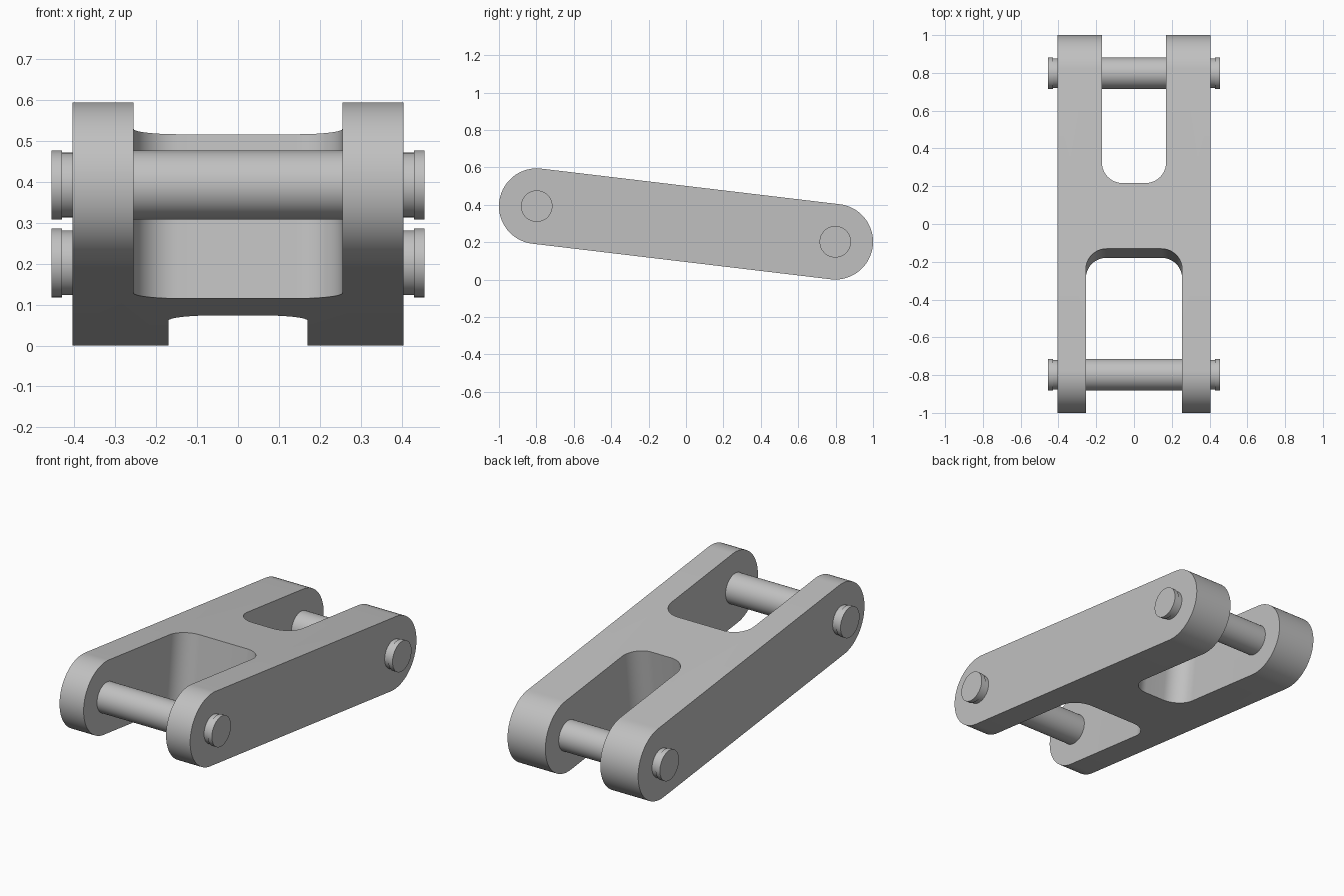
import bpy, bmesh, math
from mathutils import Matrix

if "Cube" in bpy.data.objects:
    bpy.data.objects.remove(bpy.data.objects["Cube"])

HALF_Y, DROP, MID_Z = 0.798, 0.0952, 0.2972   # pin centres sit at y = -/+HALF_Y, z = MID_Z +/- DROP
END_R = 0.202
HALF_W = 0.404
HALF_LEN = math.hypot(HALF_Y, DROP)
TILT = -math.atan2(DROP, HALF_Y)

steel = bpy.data.materials.new("grey steel")
steel.use_nodes = True
colour = (0.53, 0.53, 0.53, 1)
steel.diffuse_color = colour
steel.node_tree.nodes["Principled BSDF"].inputs["Base Color"].default_value = colour


def arc(cx, cy, r, start, end, steps):
    """Points on an arc, angles in degrees."""
    return [(cx + r * math.cos(math.radians(start + (end - start) * i / steps)),
             cy + r * math.sin(math.radians(start + (end - start) * i / steps)))
            for i in range(steps + 1)]


def prism(name, base, shift):
    """Extrude a closed outline of 3D points along shift."""
    bm = bmesh.new()
    face = bm.faces.new([bm.verts.new(p) for p in base])
    top = bmesh.ops.extrude_face_region(bm, geom=[face])
    verts = [g for g in top["geom"] if isinstance(g, bmesh.types.BMVert)]
    bmesh.ops.translate(bm, verts=verts, vec=shift)
    bmesh.ops.recalc_face_normals(bm, faces=bm.faces)
    return to_object(name, bm)


def to_object(name, bm):
    mesh = bpy.data.meshes.new(name)
    bm.to_mesh(mesh)
    bm.free()
    mesh.materials.append(steel)
    obj = bpy.data.objects.new(name, mesh)
    bpy.context.collection.objects.link(obj)
    return obj


def smooth(obj):
    bpy.ops.object.select_all(action='DESELECT')
    obj.select_set(True)
    bpy.context.view_layer.objects.active = obj
    bpy.ops.object.shade_smooth_by_angle(angle=math.radians(30))


# Link body: round-ended bar, built level and tilted afterwards
outline = (arc(HALF_LEN, 0, END_R, -90, 90, 40) +
           arc(-HALF_LEN, 0, END_R, 90, 270, 40))
body = prism("link_body", [(-HALF_W, u, v) for u, v in outline], (2 * HALF_W, 0, 0))


# Fork slots: rounded inner corners, open at the bar end
def slot_cutter(name, half, inner, direction, r=0.11):
    corner = arc(half - r, r, r, 0, -90, 16)
    pts = [(half, 1.2)] + corner + [(-x, y) for x, y in reversed(corner)] + [(-half, 1.2)]
    return prism(name, [(x, inner + direction * y, -0.4) for x, y in pts], (0, 0, 0.8))


cutters = [slot_cutter("front_slot_cutter", 0.255, -0.156, -1),
           slot_cutter("rear_slot_cutter", 0.17, 0.194, 1)]
bpy.ops.object.select_all(action='DESELECT')
bpy.context.view_layer.objects.active = body
for cutter in cutters:
    cutter.hide_render = True
    mod = body.modifiers.new("slot", 'BOOLEAN')
    mod.operation, mod.solver, mod.object = 'DIFFERENCE', 'EXACT', cutter
    bpy.ops.object.modifier_apply(modifier=mod.name)
for cutter in cutters:
    bpy.data.objects.remove(cutter)
body.data.transform(Matrix.Translation((0, 0, MID_Z)) @ Matrix.Rotation(TILT, 4, 'X'))
smooth(body)

# Pins: turned profile with a shallow groove just outside each fork arm
PIN_R, GROOVE_R, HEAD_X, END_X = 0.084, 0.079, 0.43, 0.456
half = [(HALF_W - 0.005, PIN_R), (HALF_W - 0.005, GROOVE_R), (HEAD_X, GROOVE_R),
        (HEAD_X, PIN_R), (END_X, PIN_R)]
profile = [(-x, r) for x, r in reversed(half)] + half


def pin(name, y, z, sides=64):
    bm = bmesh.new()
    rings = []
    for x, r in profile:
        rings.append([bm.verts.new((x, y + r * math.cos(math.tau * i / sides),
                                    z + r * math.sin(math.tau * i / sides)))
                      for i in range(sides)])
    for a, b in zip(rings, rings[1:]):
        for i in range(sides):
            j = (i + 1) % sides
            bm.faces.new((a[i], a[j], b[j], b[i]))
    bm.faces.new(rings[0])
    bm.faces.new(rings[-1])
    bmesh.ops.recalc_face_normals(bm, faces=bm.faces)
    smooth(to_object(name, bm))


pin("front_pin", -HALF_Y, MID_Z + DROP)
pin("rear_pin", HALF_Y, MID_Z - DROP)
